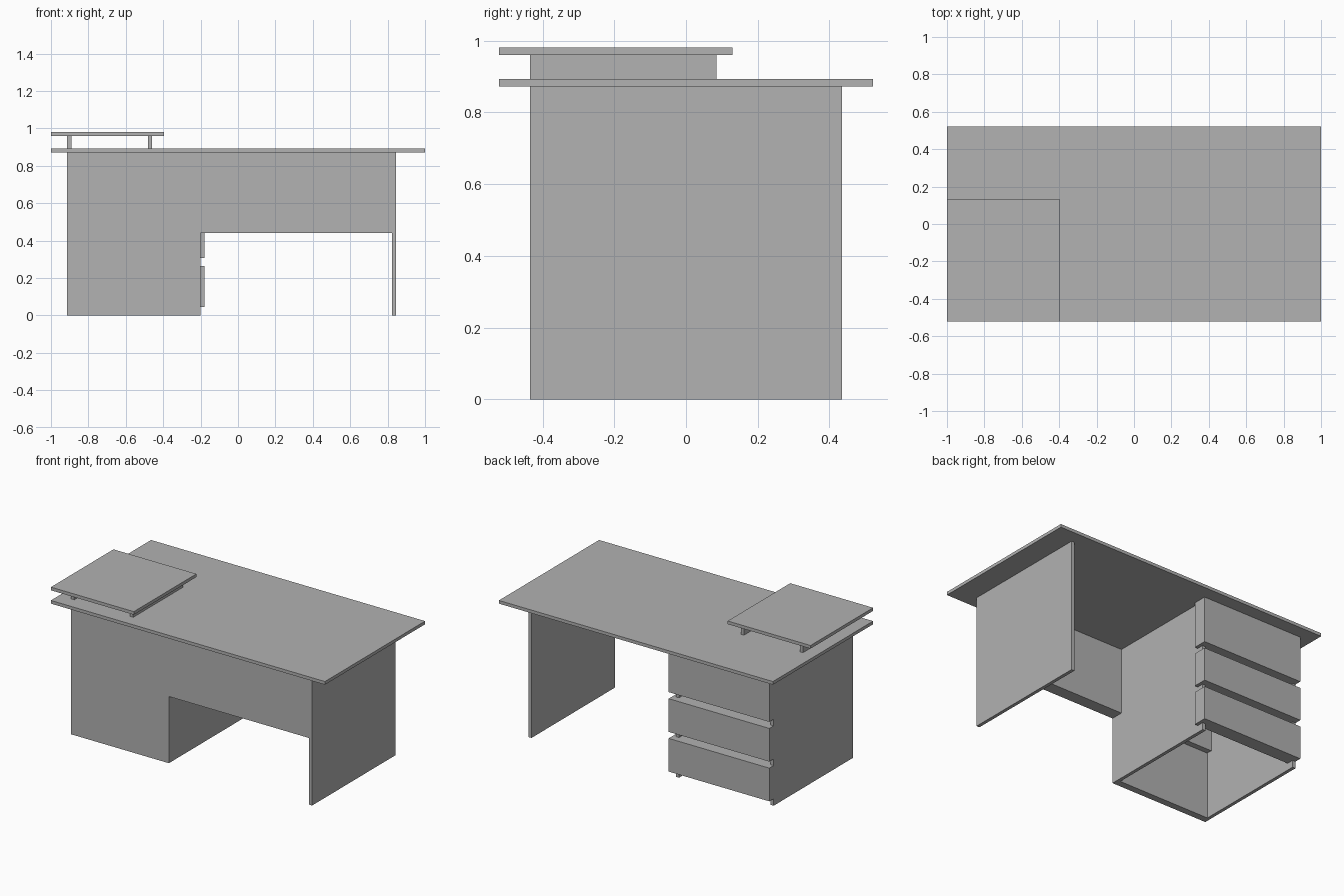
import bpy

cube = bpy.data.objects.get("Cube")
if cube:
    bpy.data.objects.remove(cube, do_unlink=True)

# One flat grey for the whole desk
grey = bpy.data.materials.new("plain_grey")
grey.use_nodes = True
COLOR = (0.445, 0.445, 0.445, 1)
grey.diffuse_color = COLOR
grey.node_tree.nodes["Principled BSDF"].inputs["Base Color"].default_value = COLOR


def board(name, x, y, z):
    """Box spanning the given (low, high) ranges on each axis."""
    spans = (x, y, z)
    bpy.ops.mesh.primitive_cube_add(size=1, location=[(a + b) / 2 for a, b in spans])
    obj = bpy.context.object
    obj.name = name
    obj.scale = [b - a for a, b in spans]
    bpy.ops.object.transform_apply(location=False, rotation=False, scale=True)
    obj.data.materials.append(grey)
    return obj


UNDER, TOP = 0.872, 0.893      # underside and upper side of the desktop
DEPTH = 0.435                  # half depth of the carcass
T = 0.022                      # board thickness

# Desktop and side leg panel
board("desktop", (-1, 1), (-0.522, 0.522), (UNDER, TOP))
board("leg_panel", (0.823, 0.845), (-DEPTH, DEPTH), (0, UNDER))

# Modesty panel runs through the open-bottomed cabinet
board("modesty_panel", (-0.89, 0.823), (-DEPTH, -0.353), (0.44, UNDER))

# Cabinet walls
board("cabinet_outer_wall", (-0.913, -0.913 + T), (-DEPTH, 0.39), (0, UNDER))
board("cabinet_inner_wall", (-0.2 - T, -0.2), (-DEPTH, 0.39), (0, UNDER))
board("cabinet_front_wall", (-0.891, -0.222), (-DEPTH, -0.39), (0, UNDER))

# Drawer fronts face the sitter and overhang the inner wall
for i, z in enumerate([(0.046, 0.265), (0.308, 0.527), (0.57, UNDER)]):
    board(f"drawer_front_{i + 1}", (-0.913, -0.178), (0.345, DEPTH), z)

# Raised shelf on two runners
board("shelf_top", (-1, -0.395), (-0.522, 0.13), (0.96, 0.981))
for side, x in (("right", -0.913), ("left", -0.482)):
    board(f"shelf_runner_{side}", (x, x + T), (-DEPTH, 0.085), (TOP, 0.96))
